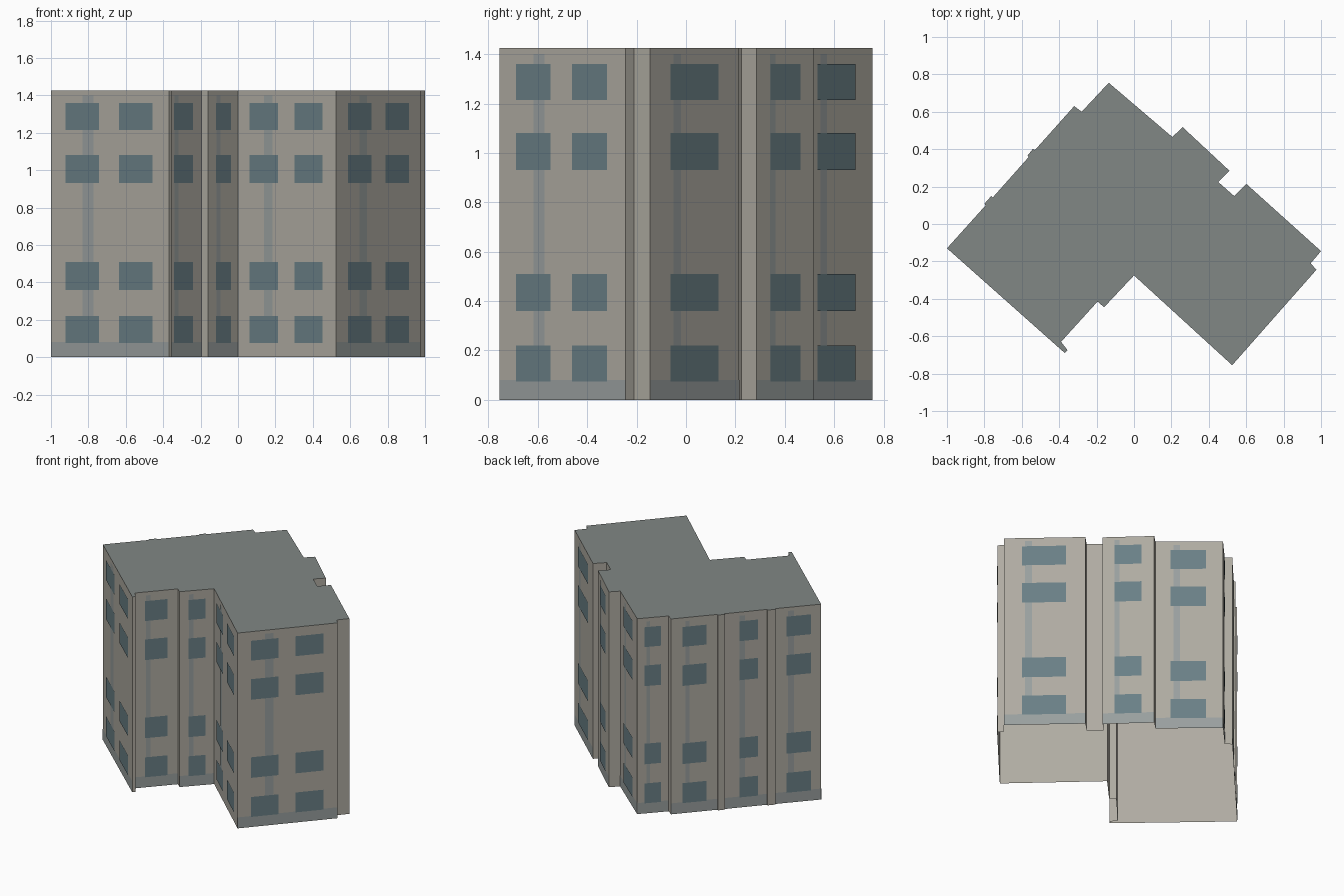
import bpy
from mathutils import Vector

if "Cube" in bpy.data.objects:
    bpy.data.objects.remove(bpy.data.objects["Cube"])

H = 1.425        # wall height
BASE = 0.08      # plinth height
ROWS = [(0.075, 0.22), (0.36, 0.51), (0.93, 1.08), (1.215, 1.36)]  # window rows


def material(name, rgb):
    m = bpy.data.materials.new(name)
    m.diffuse_color = (*rgb, 1)
    m.use_nodes = True
    m.node_tree.nodes["Principled BSDF"].inputs["Base Color"].default_value = m.diffuse_color
    return m


WALL = material("plaster", (0.43, 0.41, 0.36))
ROOF = material("roofing", (0.22, 0.245, 0.235))
GLASS = material("glass", (0.145, 0.215, 0.24))
GREY = material("plinth_grey", (0.32, 0.35, 0.345))


def mesh_object(name, verts, faces, mat):
    me = bpy.data.meshes.new(name)
    me.from_pydata(verts, [], faces)
    me.materials.append(mat)
    ob = bpy.data.objects.new(name, me)
    bpy.context.collection.objects.link(ob)
    return ob


# Footprint, counter-clockwise from the left corner
PLAN = [
    (-1, -0.13), (-0.37, -0.69), (-0.355, -0.675), (-0.39, -0.63),
    (-0.195, -0.415), (-0.16, -0.445), (0, -0.275), (0.525, -0.755),
    (0.975, -0.245), (0.945, -0.21), (1, -0.145), (0.6, 0.215),
    (0.535, 0.15), (0.45, 0.225), (0.51, 0.285), (0.26, 0.518),
    (0.205, 0.465), (-0.135, 0.755), (-0.28, 0.60), (-0.32, 0.63),
    (-0.53, 0.395), (-0.54, 0.402), (-0.57, 0.365), (-0.563, 0.358),
    (-0.755, 0.142), (-0.763, 0.15), (-0.80, 0.108), (-0.793, 0.1),
]

# Outer walls (the underside is open) and the flat roof
n = len(PLAN)
low = [(x, y, 0) for x, y in PLAN]
top = [(x, y, H) for x, y in PLAN]
mesh_object("walls", low + top,
            [(i, (i + 1) % n, (i + 1) % n + n, i + n) for i in range(n)], WALL)
mesh_object("roof", top, [tuple(range(n))], ROOF)

# Facades: first footprint point, plinth?, strip range, window ranges
# (ranges are fractions along the wall)
FACADES = [
    (0, True, (0.27, 0.365), [(0.127, 0.413), (0.58, 0.865)]),
    (3, True, (0.25, 0.36), [(0.23, 0.75)]),
    (5, True, (0.27, 0.40), [(0.25, 0.75)]),
    (6, False, (0.267, 0.352), [(0.124, 0.41), (0.58, 0.867)]),
    (7, True, (0.272, 0.36), [(0.135, 0.41), (0.58, 0.86)]),
    (10, True, (0.26, 0.345), [(0.22, 0.76)]),
    (14, True, (0.23, 0.33), [(0.23, 0.755)]),
    (16, True, (0.27, 0.36), [(0.22, 0.75)]),
    (17, True, (0.30, 0.41), [(0.22, 0.75)]),
    (19, True, (0.31, 0.40), [(0.24, 0.76)]),
    (23, True, (0.35, 0.48), [(0.35, 0.78)]),
    (27, True, (0.27, 0.40), [(0.24, 0.78)]),
]


def panels(name, start, rects, offset, mat):
    """Flat panels just in front of one wall; rects are (s0, s1, z0, z1)."""
    a, b = Vector(PLAN[start]), Vector(PLAN[(start + 1) % n])
    d = b - a
    out = Vector((d.y, -d.x)).normalized() * offset
    verts, faces = [], []
    for s0, s1, z0, z1 in rects:
        p, q = a + d * s0 + out, a + d * s1 + out
        k = len(verts)
        verts += [(p.x, p.y, z0), (q.x, q.y, z0), (q.x, q.y, z1), (p.x, p.y, z1)]
        faces.append((k, k + 1, k + 2, k + 3))
    mesh_object(name, verts, faces, mat)


for i, (start, plinth, strip, wins) in enumerate(FACADES, 1):
    if plinth:
        panels(f"plinth_{i}", start, [(0, 1, 0, BASE)], 0.001, GREY)
    # Vertical strip running behind the windows
    panels(f"vertical_strip_{i}", start, [(*strip, BASE, 1.4)], 0.002, GREY)
    panels(f"windows_{i}", start,
           [(*w, *r) for w in wins for r in ROWS], 0.004, GLASS)
